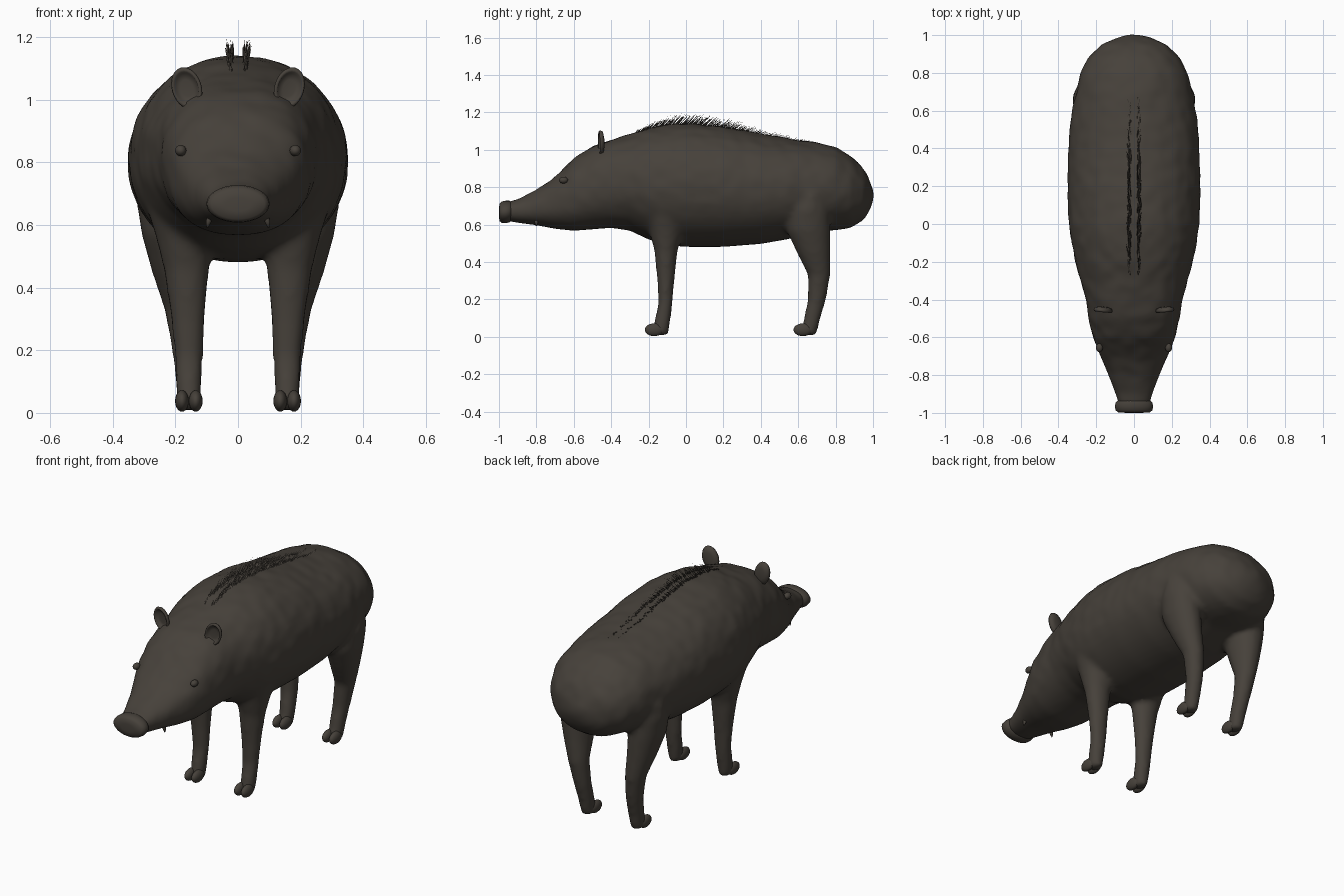
import bpy
import bmesh
import random
from math import pi, sin, cos, copysign
from mathutils import Vector, Matrix, noise

random.seed(4)
cube = bpy.data.objects.get("Cube")
if cube:
    bpy.data.objects.remove(cube, do_unlink=True)

hide = bpy.data.materials.new("dark_brown_hide")
hide.use_nodes = True
COLOUR = (0.062, 0.053, 0.043, 1)
hide.diffuse_color = COLOUR
hide.node_tree.nodes["Principled BSDF"].inputs["Base Color"].default_value = COLOUR


def finish(bm, name, smooth=True):
    bmesh.ops.recalc_face_normals(bm, faces=bm.faces)
    for f in bm.faces:
        f.smooth = smooth
    mesh = bpy.data.meshes.new(name)
    bm.to_mesh(mesh)
    bm.free()
    mesh.materials.append(hide)
    obj = bpy.data.objects.new(name, mesh)
    bpy.context.collection.objects.link(obj)
    return obj


def spow(v, e):
    return copysign(abs(v) ** e, v)


def loft(bm, rings, u_axis, v_axis, n=32):
    """Skin rings of (centre, u radius, v radius, squareness) and cap the ends."""
    loops = []
    for c, ru, rv, sq in rings:
        e = 2 / sq
        loops.append([bm.verts.new(Vector(c) + u_axis * ru * spow(cos(2 * pi * i / n), e)
                                   + v_axis * rv * spow(sin(2 * pi * i / n), e)) for i in range(n)])
    for a, b in zip(loops, loops[1:]):
        for i in range(n):
            j = (i + 1) % n
            bm.faces.new((a[i], a[j], b[j], b[i]))
    bm.faces.new(loops[0])
    bm.faces.new(loops[-1])


def ball(bm, centre, radii):
    m = Matrix.Translation(centre) @ Matrix.Diagonal((*radii, 1))
    bmesh.ops.create_uvsphere(bm, u_segments=20, v_segments=12, radius=1, matrix=m)


X, Y, Z = Vector((1, 0, 0)), Vector((0, 1, 0)), Vector((0, 0, 1))

# Torso and head: y, half width, underside, back line
torso = [(-.96, .08, .62, .72), (-.9, .098, .61, .735), (-.8, .135, .597, .785),
         (-.7, .178, .578, .855), (-.6, .218, .567, .955), (-.5, .24, .575, 1.02),
         (-.4, .255, .583, 1.055), (-.3, .285, .568, 1.085), (-.2, .312, .52, 1.118),
         (-.1, .332, .49, 1.135), (0, .346, .481, 1.142), (.2, .352, .481, 1.125),
         (.4, .347, .497, 1.085), (.55, .337, .523, 1.06), (.7, .305, .565, 1.04),
         (.8, .285, .57, 1.015), (.88, .243, .582, .97), (.95, .175, .625, .9),
         (.985, .1, .68, .83), (1.003, .03, .735, .775)]


def back_line(y):
    for a, b in zip(torso, torso[1:]):
        if a[0] <= y <= b[0]:
            return a[3] + (b[3] - a[3]) * (y - a[0]) / (b[0] - a[0])


# Legs: x, y, z, half width, half depth
fore = [(.19, -.1, .68, .11, .12), (.172, -.105, .56, .09, .09), (.165, -.107, .46, .073, .062),
        (.16, -.108, .3, .054, .046), (.157, -.11, .18, .046, .038),
        (.157, -.125, .09, .042, .043), (.157, -.135, .04, .038, .045), (.157, -.135, .008, .033, .04)]
hind = [(.215, .675, .77, .105, .08), (.225, .655, .68, .1, .115), (.215, .655, .57, .093, .118),
        (.2, .682, .45, .075, .09), (.18, .712, .33, .055, .06), (.165, .7, .2, .046, .049),
        (.158, .675, .1, .042, .045), (.157, .66, .04, .038, .045), (.157, .66, .008, .033, .04)]

# Body and legs fused into one skin
bm = bmesh.new()
loft(bm, [((0, y, (lo + hi) / 2), w, (hi - lo) / 2, 2.35 if y < -.35 else 2.08)
          for y, w, lo, hi in torso], X, Z, 48)
for s in (-1, 1):
    for leg in (fore, hind):
        loft(bm, [((s * x, y, z), rx, ry, 2) for x, y, z, rx, ry in leg], X, Y, 24)
body = finish(bm, "body")
remesh = body.modifiers.new("fuse", "REMESH")
remesh.mode = "VOXEL"
remesh.voxel_size = .016
remesh.use_smooth_shade = True
blend = body.modifiers.new("blend", "SMOOTH")
blend.factor = .5
blend.iterations = 6

# Apply the modifiers, then roughen the hide above the legs
graph = bpy.context.evaluated_depsgraph_get()
baked = bpy.data.meshes.new_from_object(body.evaluated_get(graph))
body.modifiers.clear()
body.data = baked
bm = bmesh.new()
bm.from_mesh(baked)
bm.normal_update()
for v in bm.verts:
    amount = min(max((v.co.z - .6) / .2, 0), 1)
    v.co += v.normal * noise.noise(v.co * 14) * .005 * amount
bm.to_mesh(baked)
bm.free()

# Cloven toes
bm = bmesh.new()
for s in (-1, 1):
    for y in (-.17, .625):
        for dx in (-.022, .022):
            ball(bm, (s * .157 + dx, y, .038), (.022, .05, .034))
finish(bm, "toes")

# Snout disc with a rounded rim
bm = bmesh.new()
loft(bm, [((0, y, z), w, h, 2) for y, z, w, h in
          ((-.93, .672, .08, .05), (-.945, .67, .097, .058), (-.965, .668, .101, .06),
           (-.985, .667, .098, .057), (-.997, .666, .085, .047), (-1, .666, .04, .022))], X, Z)
finish(bm, "snout_disc")

# Eyes and small tusks
eyes, tusks = bmesh.new(), bmesh.new()
for s in (-1, 1):
    ball(eyes, (s * .183, -.655, .838), (.018, .024, .018))
    loft(tusks, [((s * x, -.8, z), r, r, 2) for x, z, r in
                 ((.085, .64, .012), (.094, .61, .009), (.098, .592, .003))], X, Y, 10)
finish(eyes, "eyes")
finish(tusks, "tusks")

# Ears: a lathed cup with a raised rim, stretched tall and splayed outwards
cup = [(0, .35), (.5, .33), (.9, .15), (1, -.2), (.93, -.45), (.78, -.4), (.7, -.05), (.4, .02), (0, .05)]
for s, name in ((1, "left_ear"), (-1, "right_ear")):
    bm = bmesh.new()
    pts = [bm.verts.new((r, d, 0)) for r, d in cup]
    edges = [bm.edges.new(p) for p in zip(pts, pts[1:])]
    bmesh.ops.spin(bm, geom=pts + edges, cent=(0, 0, 0), axis=Y, angle=2 * pi, steps=28)
    bmesh.ops.remove_doubles(bm, verts=bm.verts, dist=.005)
    place = (Matrix.Translation((s * .163, -.45, 1.038)) @ Matrix.Rotation(s * .3, 4, "Y")
             @ Matrix.Rotation(s * .12, 4, "Z") @ Matrix.Diagonal((.048, .034, .068, 1)))
    bmesh.ops.transform(bm, matrix=place, verts=bm.verts)
    finish(bm, name)

# Mane: two rows of bristles leaning back, tallest over the shoulders
bm = bmesh.new()
for s in (-1, 1):
    for i in range(150):
        y = -.28 + .92 * i / 149
        x = s * (.024 + random.uniform(-.008, .008))
        size = (.075 if y < .1 else .075 - .095 * (y - .1)) * min(1, .45 + (y + .28) * 4)
        size *= random.uniform(.65, 1.05)
        root = Vector((x, y, back_line(y) - .012))
        lean = min(.75 + max(y, 0) * .9, 1.25) + random.uniform(-.12, .12)
        tip = root + Vector((s * random.uniform(-.05, .15), sin(lean), cos(lean))) * (size + .015)
        base = [bm.verts.new(root + Vector((cos(a), sin(a), 0)) * .0038)
                for a in (0, 2 * pi / 3, 4 * pi / 3)]
        top = bm.verts.new(tip)
        for k in range(3):
            bm.faces.new((base[k], base[(k + 1) % 3], top))
        bm.faces.new(base)
finish(bm, "mane_bristles", False)
